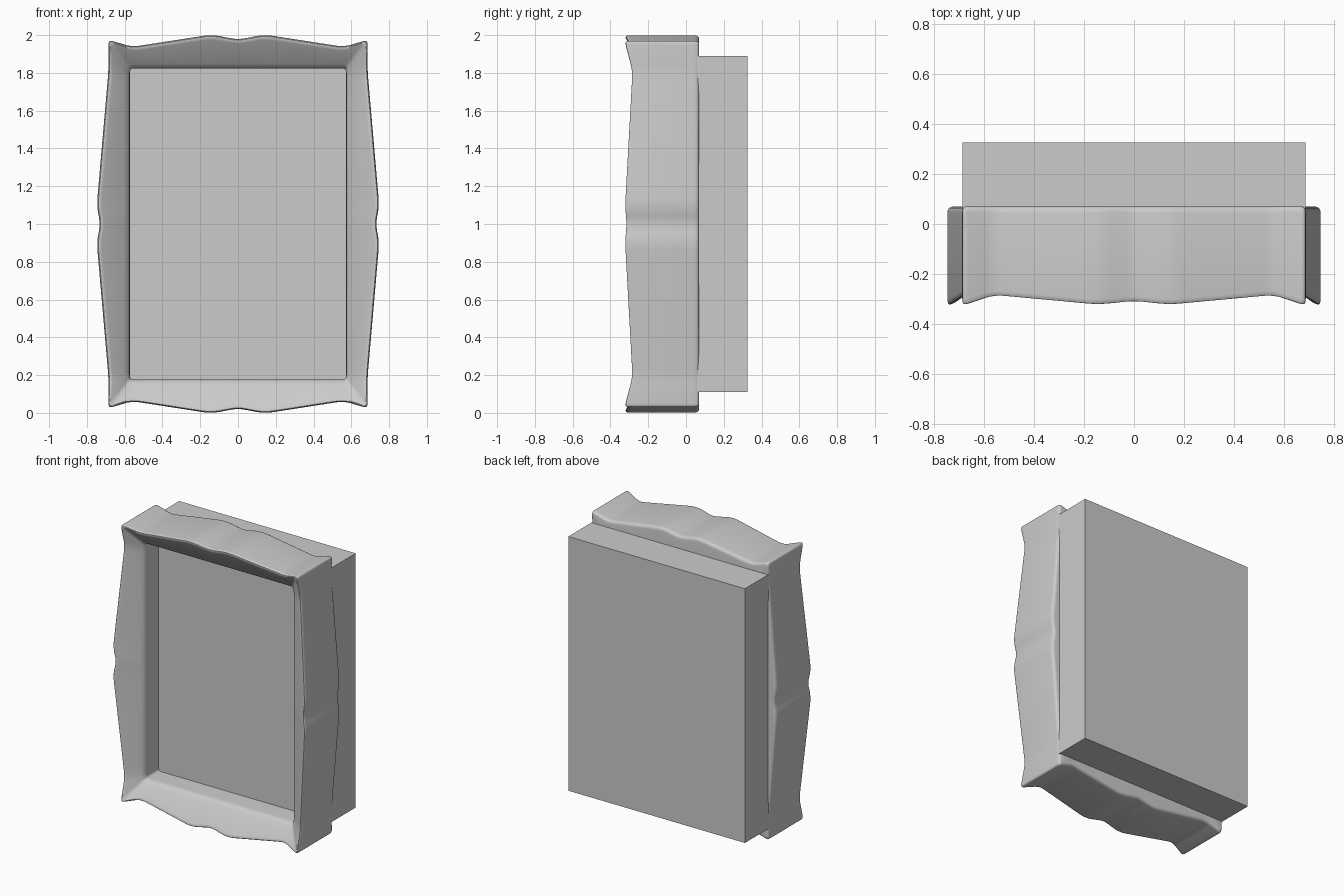
import bpy, bmesh
from mathutils import Vector

if "Cube" in bpy.data.objects:
    bpy.data.objects.remove(bpy.data.objects["Cube"])


def fillet(points, radii, seg):
    """Round the corners of a closed 3D polyline; radius 0 keeps a corner sharp."""
    out, n = [], len(points)
    for i, p in enumerate(points):
        r = radii[i]
        if r == 0:
            out.append(p.copy())
            continue
        a, b = points[i - 1] - p, points[(i + 1) % n] - p
        a = a.normalized() * min(r, a.length * 0.45)
        b = b.normalized() * min(r, b.length * 0.45)
        for k in range(seg + 1):
            t = k / seg
            out.append(p + a * (1 - t) ** 2 + b * t ** 2)
    return out


# Quarter outline: outer x, front y, outer z, inner x, inner z, rounding (z about the middle)
IX, IZ = 0.573, 0.823
quarter = [
    (0.000, -0.318, 0.976, 0.00, IZ, 0.04),
    (0.140, -0.333, 1.003, 0.14, IZ, 0.05),
    (0.560, -0.295, 0.938, 0.53, IZ, 0.04),
    (0.686, -0.334, 0.975, IX, IZ, 0.025),
    (0.686, -0.295, 0.810, IX, 0.77, 0.04),
    (0.748, -0.334, 0.095, IX, 0.095, 0.05),
    (0.729, -0.326, 0.000, IX, 0.00, 0.04),
]


def flip(p, sx, sz):
    return (p[0] * sx, p[1], p[2] * sz, p[3] * sx, p[4] * sz, p[5])


# Mirror the quarter around the whole frame
track = (quarter
         + [flip(p, 1, -1) for p in quarter[-2::-1]]
         + [flip(p, -1, -1) for p in quarter[1:]]
         + [flip(p, -1, 1) for p in quarter[-2:0:-1]])
radii = [p[5] for p in track]
outer = fillet([Vector((p[0], p[1], p[2] + 1)) for p in track], radii, 5)
inner = fillet([Vector((p[3], -0.21, p[4] + 1)) for p in track], radii, 5)

# Frame: rounded cross-section lofted around the outline
bm = bmesh.new()
rings = []
for o, i in zip(outer, inner):
    section = [Vector((o.x, 0.07, o.z)), o, i, Vector((i.x, 0.07, i.z))]
    rings.append([bm.verts.new(p) for p in fillet(section, (0.025, 0.03, 0.03, 0), 4)])
for k, ring in enumerate(rings):
    nxt = rings[(k + 1) % len(rings)]
    for j in range(len(ring)):
        m = (j + 1) % len(ring)
        bm.faces.new((ring[j], ring[m], nxt[m], nxt[j]))
bmesh.ops.recalc_face_normals(bm, faces=bm.faces)
mesh = bpy.data.meshes.new("frame")
bm.to_mesh(mesh)
bm.free()
frame = bpy.data.objects.new("frame", mesh)
bpy.context.collection.objects.link(frame)
bpy.context.view_layer.objects.active = frame
frame.select_set(True)
bpy.ops.object.shade_smooth_by_angle(angle=0.6)

# Backing box: its front is the panel seen through the opening
bpy.ops.mesh.primitive_cube_add(size=1, location=(0, 0.1325, 1))
box = bpy.context.object
box.name = "back_box"
box.scale = (1.368, 0.385, 1.78)
bpy.ops.object.transform_apply(location=False, rotation=False, scale=True)
